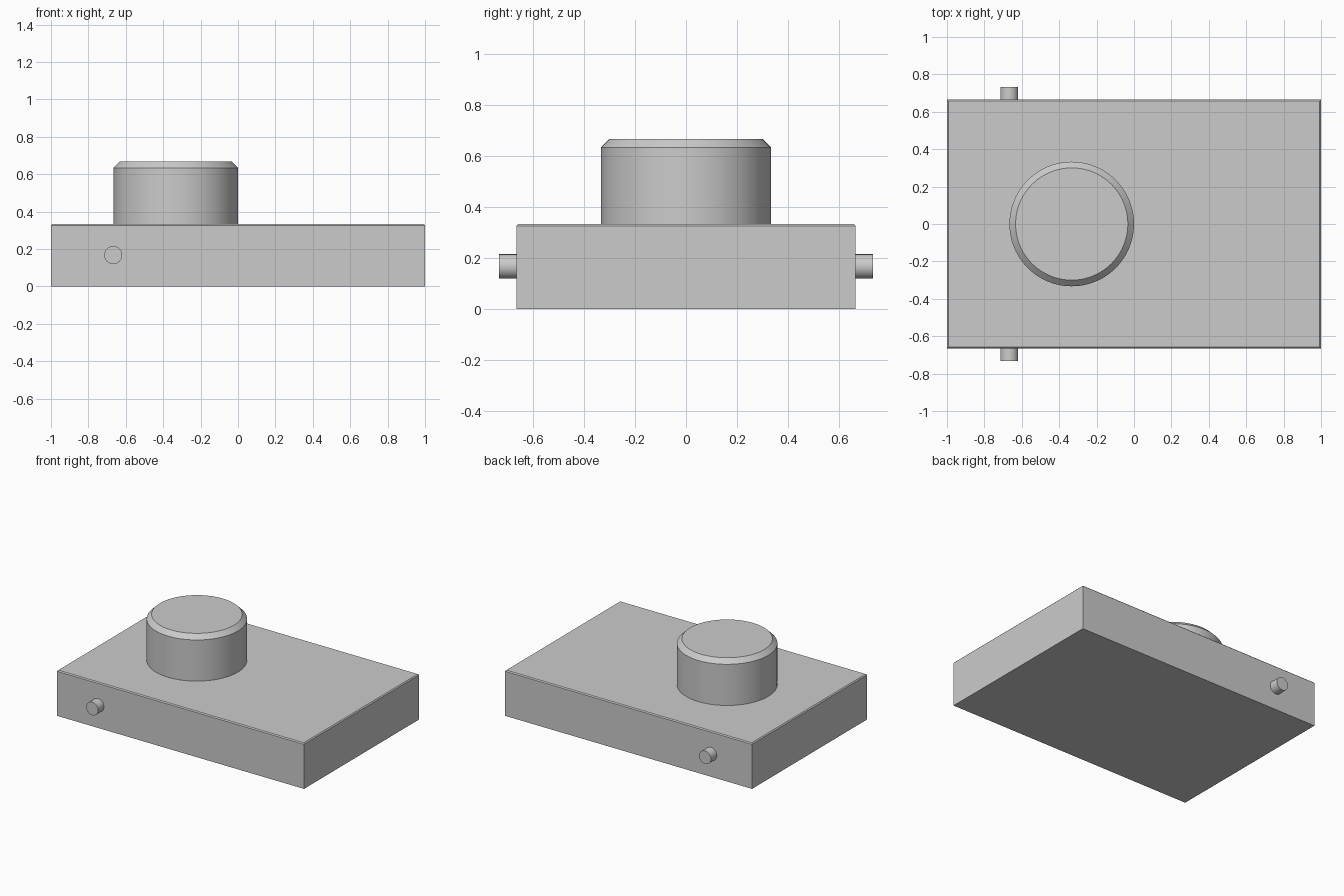
import bpy
import bmesh
from math import pi, radians
from mathutils import Matrix, Vector

cube = bpy.data.objects.get("Cube")
if cube:
    bpy.data.objects.remove(cube, do_unlink=True)

# Single plain grey
COLOUR = (0.6, 0.6, 0.6, 1)
grey = bpy.data.materials.new("plain grey")
grey.use_nodes = True
grey.diffuse_color = COLOUR
grey.node_tree.nodes["Principled BSDF"].inputs["Base Color"].default_value = COLOUR

HALF_DEPTH = 0.665
BODY_TOP = 0.333


def chamfer_top(bm, width):
    top = max(v.co.z for v in bm.verts)
    edges = [e for e in bm.edges if all(abs(v.co.z - top) < 1e-4 for v in e.verts)]
    bmesh.ops.bevel(bm, geom=edges, offset=width, offset_type='OFFSET',
                    segments=1, affect='EDGES')


def finish(name, bm, smooth=False):
    mesh = bpy.data.meshes.new(name)
    bm.to_mesh(mesh)
    bm.free()
    mesh.materials.append(grey)
    obj = bpy.data.objects.new(name, mesh)
    bpy.context.collection.objects.link(obj)
    if smooth:
        bpy.ops.object.select_all(action='DESELECT')
        obj.select_set(True)
        bpy.context.view_layer.objects.active = obj
        bpy.ops.object.shade_smooth_by_angle(angle=radians(30))
    return obj


def cylinder(radius, height, sides, matrix):
    bm = bmesh.new()
    bmesh.ops.create_cone(bm, cap_ends=True, segments=sides, radius1=radius,
                          radius2=radius, depth=height, matrix=matrix)
    return bm


# Flat slab with slightly eased top edges
bm = bmesh.new()
bmesh.ops.create_cube(bm, size=1)
bmesh.ops.scale(bm, vec=(2, 2 * HALF_DEPTH, BODY_TOP), verts=bm.verts)
bmesh.ops.translate(bm, vec=(0, 0, BODY_TOP / 2), verts=bm.verts)
chamfer_top(bm, 0.007)
finish("body", bm)

# Round knob with a chamfered rim
bm = cylinder(0.333, 0.334, 96, Matrix.Translation((-0.333, 0, BODY_TOP + 0.167)))
chamfer_top(bm, 0.033)
finish("knob", bm, smooth=True)

# Small pin on the front and back
for name, side in (("front_pin", -1), ("back_pin", 1)):
    place = Matrix.Translation(Vector((-0.667, side * (HALF_DEPTH + 0.034), 0.167)))
    bm = cylinder(0.048, 0.068, 48, place @ Matrix.Rotation(pi / 2, 4, 'X'))
    finish(name, bm, smooth=True)
